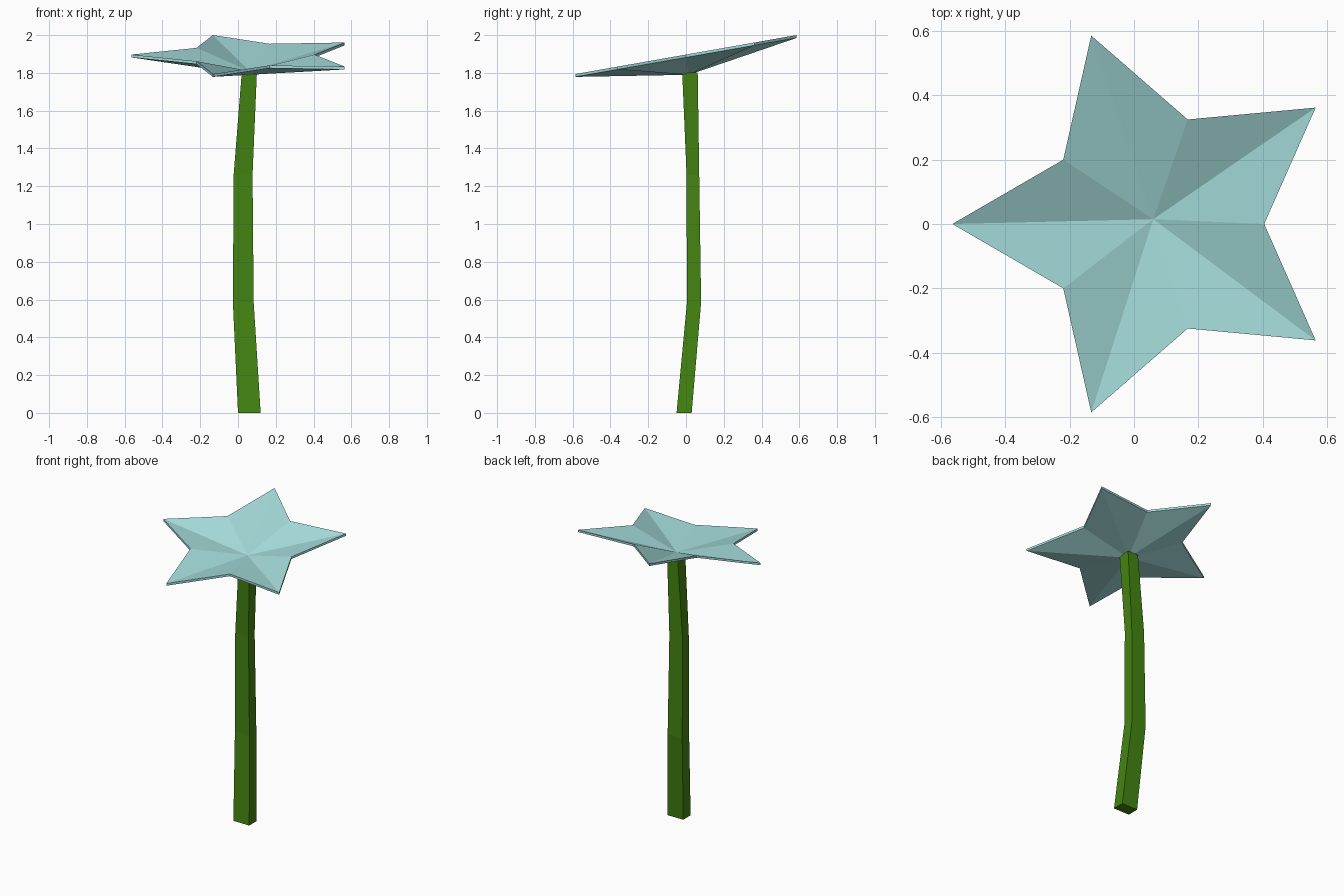
import bpy

cube = bpy.data.objects.get("Cube")
if cube:
    bpy.data.objects.remove(cube, do_unlink=True)


def make_material(name, rgb):
    mat = bpy.data.materials.new(name)
    mat.use_nodes = True
    mat.diffuse_color = (*rgb, 1)
    mat.node_tree.nodes["Principled BSDF"].inputs["Base Color"].default_value = (*rgb, 1)
    return mat


def make_part(name, verts, faces, mat):
    mesh = bpy.data.meshes.new(name)
    mesh.from_pydata(verts, [], faces)
    mesh.materials.append(mat)
    mesh.validate()
    part = bpy.data.objects.new(name, mesh)
    bpy.context.collection.objects.link(part)
    return part


petal_blue = make_material("pale_teal", (0.37, 0.71, 0.70))
stem_green = make_material("leaf_green", (0.058, 0.23, 0.006))

# Flower: thin five-pointed star, tilted up at the back and dished to its centre
half = [(0.405, 0), (0.565, 0.362), (0.167, 0.325),
        (-0.133, 0.586), (-0.22, 0.2), (-0.565, 0)]
outline = half + [(x, -y) for x, y in reversed(half[1:-1])]
thickness = 0.015
n = len(outline)


def rim_height(y):
    return 1.897 + 0.176 * y


top = [(x, y, rim_height(y)) for x, y in outline]
bottom = [(x, y, z - thickness) for x, y, z in top]
verts = top + bottom + [(0.06, 0.015, 1.81), (0.06, 0.015, 1.79)]
faces = []
for i in range(n):
    j = (i + 1) % n
    faces += [(i, j, 2 * n), (n + j, n + i, 2 * n + 1), (i, n + i, n + j, j)]
make_part("star_flower", verts, faces, petal_blue)

# Stem: four-sided bent post, each ring as x range, y range and height
rings = [(0.0, 0.12, -0.05, 0.03, 0.0),
         (-0.027, 0.083, 0.005, 0.08, 0.585),
         (-0.023, 0.077, 0.003, 0.07, 1.26),
         (0.02, 0.10, -0.02, 0.062, 1.803)]
verts = []
for x0, x1, y0, y1, z in rings:
    verts += [(x0, y0, z), (x1, y0, z), (x1, y1, z), (x0, y1, z)]
faces = [(3, 2, 1, 0)]
for k in range(0, len(verts) - 4, 4):
    for i in range(4):
        j = (i + 1) % 4
        faces.append((k + i, k + j, k + 4 + j, k + 4 + i))
last = len(verts) - 4
faces.append(tuple(range(last, last + 4)))
make_part("stem", verts, faces, stem_green)
